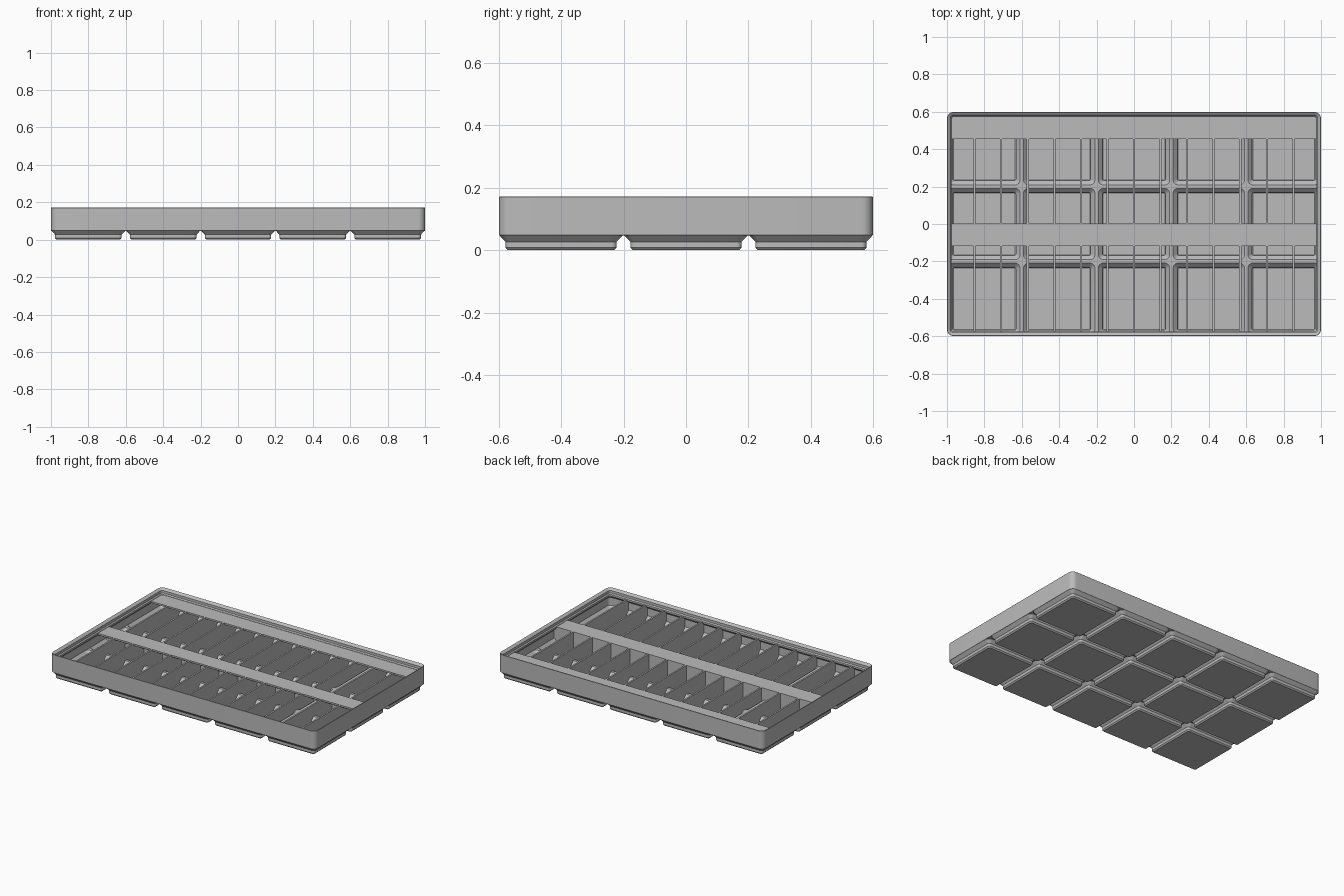
import bpy, bmesh
from math import cos, sin, pi

cube = bpy.data.objects.get("Cube")
if cube:
    bpy.data.objects.remove(cube)

grey = bpy.data.materials.new("plain_grey")
grey.use_nodes = True
colour = (0.5, 0.5, 0.5, 1)
grey.diffuse_color = colour
grey.node_tree.nodes["Principled BSDF"].inputs["Base Color"].default_value = colour

PITCH = 0.4
CELLS_X = [PITCH * i for i in range(-2, 3)]
CELLS_Y = [PITCH * i for i in range(-1, 2)]
HX, HY, RADIUS = 1.0, 0.599, 0.036
TOP = 0.132          # top of dividers and label shelves
THIN = 0.011         # divider thickness
STEPS = 6            # segments per rounded corner


def rounded_ring(bm, cx, cy, hx, hy, r, z):
    ring = []
    for k, (sx, sy) in enumerate([(1, 1), (-1, 1), (-1, -1), (1, -1)]):
        for i in range(STEPS + 1):
            a = (k + i / STEPS) * pi / 2
            ring.append(bm.verts.new((cx + sx * (hx - r) + r * cos(a),
                                      cy + sy * (hy - r) + r * sin(a), z)))
    return ring


def loft(bm, rings):
    for a, b in zip(rings, rings[1:]):
        n = len(a)
        for i in range(n):
            j = (i + 1) % n
            bm.faces.new((a[i], a[j], b[j], b[i]))
    bm.faces.new(rings[0])
    bm.faces.new(rings[-1])


def finish(bm, name):
    bmesh.ops.recalc_face_normals(bm, faces=bm.faces)
    mesh = bpy.data.meshes.new(name)
    bm.to_mesh(mesh)
    bm.free()
    mesh.materials.append(grey)
    obj = bpy.data.objects.new(name, mesh)
    bpy.context.collection.objects.link(obj)
    return obj


def cell_lofts(name, profile):
    """One rounded solid per grid cell; profile holds (half width, radius, z)."""
    bm = bmesh.new()
    for cx in CELLS_X:
        for cy in CELLS_Y:
            loft(bm, [rounded_ring(bm, cx, cy, h, h, r, z) for h, r, z in profile])
    return finish(bm, name)


def prism(name, points, axis, start, end):
    """Extrude a (horizontal, z) outline along x or y."""
    bm = bmesh.new()
    place = (lambda p, t: (t, p[0], p[1])) if axis == "x" else (lambda p, t: (p[0], t, p[1]))
    a, b = [[bm.verts.new(place(p, t)) for p in points] for t in (start, end)]
    loft(bm, [a, b])
    return finish(bm, name)


def boolean(obj, other, operation):
    mod = obj.modifiers.new(operation, "BOOLEAN")
    mod.operation, mod.object, mod.solver = operation, other, "EXACT"
    bpy.context.view_layer.objects.active = obj
    bpy.ops.object.modifier_apply(modifier=mod.name)
    bpy.data.objects.remove(other)


# Outer body: up the outside, over the stacking lip, down the inside (inset, z)
body_profile = [(0.002, 0.0475), (0, 0.0485), (0, 0.17), (0.002, 0.172), (0.005, 0.171),
                (0.018, 0.158), (0.018, 0.141), (0.0245, 0.134),
                (0.0245, 0.122), (0.008, 0.1055), (0.008, 0.053)]
bm = bmesh.new()
loft(bm, [rounded_ring(bm, 0, 0, HX - d, HY - d, RADIUS - d, z) for d, z in body_profile])
tray = finish(bm, "tray_body")

# Stepped feet under each cell, and hollows inside them
feet = cell_lofts("feet", [(0.17, 0.008, 0), (0.1777, 0.0155, 0.008),
                           (0.1777, 0.0155, 0.027), (0.1975, 0.035, 0.0475), (0.1975, 0.035, 0.05)])
boolean(tray, feet, "UNION")
hollows = cell_lofts("hollows", [(0.165, 0.006, 0.0105), (0.168, 0.008, 0.0135),
                                 (0.168, 0.008, 0.03), (0.191, 0.027, 0.053), (0.191, 0.027, 0.06)])
boolean(tray, hollows, "DIFFERENCE")


def wall_outline(centres, half):
    """Upright wall outline whose lower edge steps over the ribs between cells."""
    pts = []
    for c in centres:
        pts += [(c - 0.192, 0.05), (c - 0.17, 0.028), (c - 0.166, 0.009),
                (c + 0.166, 0.009), (c + 0.17, 0.028), (c + 0.192, 0.05)]
    return pts + [(half, 0.054), (half, TOP), (-half, TOP), (-half, 0.054)]


# Thin dividers between compartments
parts = [tray]
for i in range(-6, 7):
    x = i * 0.142
    parts.append(prism(f"divider_{i + 7}", wall_outline(CELLS_Y, HY - 0.006),
                       "y", 0, 1))
    # Re-seat the slab to stand across the tray at x
    bpy.data.objects.remove(parts.pop())
    parts.append(prism(f"divider_{i + 7}", wall_outline(CELLS_Y, HY - 0.006),
                       "x", x - THIN / 2, x + THIN / 2))

# Wall between the two rows
parts.append(prism("row_wall", wall_outline(CELLS_X, HX - 0.006), "y", -0.008, 0.003))

# Label shelves with sloped undersides
for name, back, front in [("middle_shelf", 0.0, -0.118), ("back_shelf", 0.587, 0.455)]:
    outline = [(back, TOP), (front, TOP), (front, TOP - 0.011), (back, 0.052)]
    parts.append(prism(name, outline, "x", -0.985, 0.985))

# Smooth the rounded corners, keep the chamfers crisp
bpy.ops.object.select_all(action="DESELECT")
for obj in parts:
    obj.select_set(True)
bpy.context.view_layer.objects.active = tray
bpy.ops.object.shade_smooth_by_angle(angle=pi / 6)
